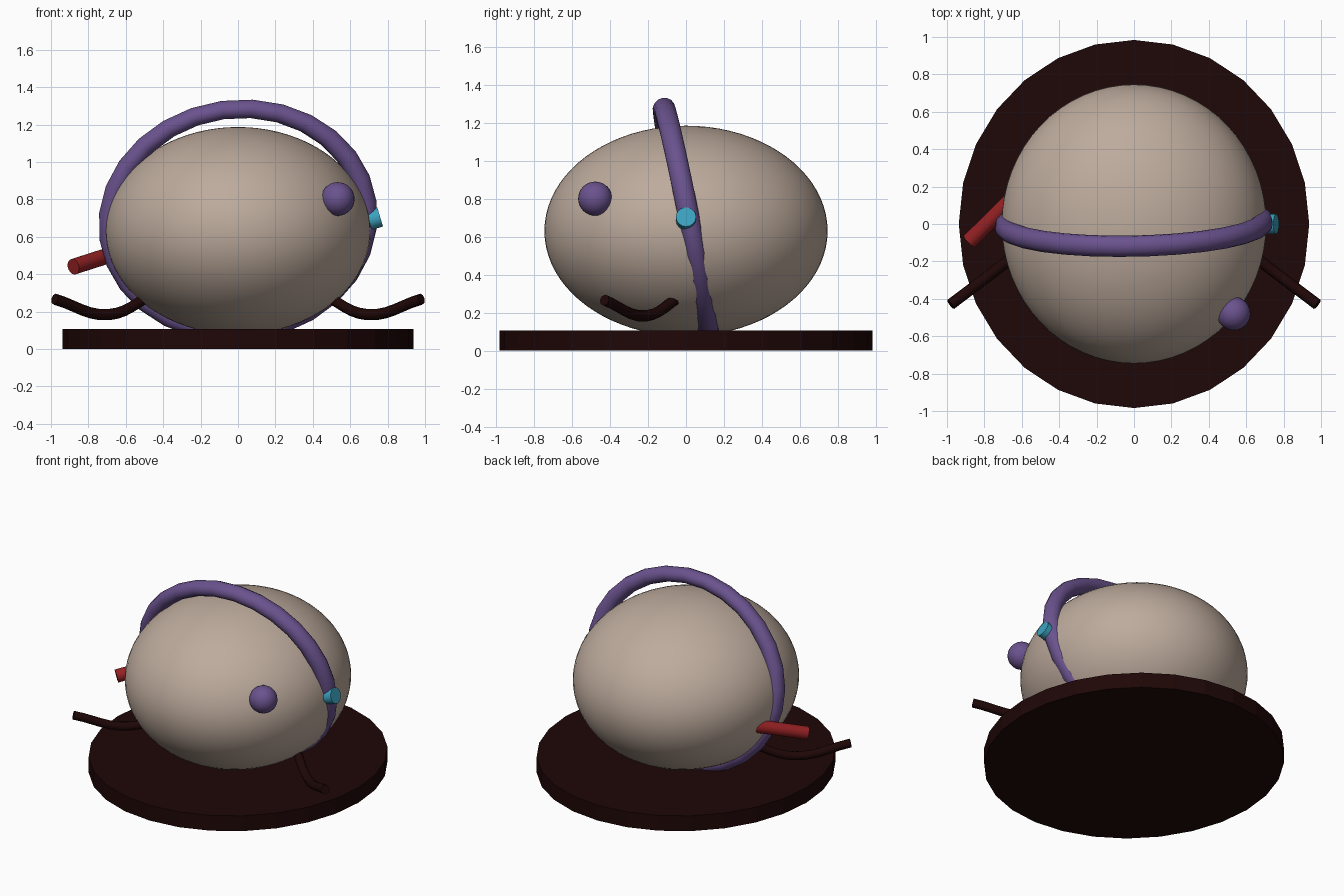
import bpy, math
from mathutils import Vector, Matrix

if "Cube" in bpy.data.objects:
    bpy.data.objects.remove(bpy.data.objects["Cube"])


def material(name, rgb):
    m = bpy.data.materials.new(name)
    m.diffuse_color = (*rgb, 1)
    m.use_nodes = True
    m.node_tree.nodes["Principled BSDF"].inputs["Base Color"].default_value = m.diffuse_color
    return m


BEIGE = material("beige", (0.51, 0.405, 0.335))
PURPLE = material("purple", (0.145, 0.085, 0.27))
DARK = material("dark_brown", (0.0135, 0.002, 0.002))
RED = material("red", (0.30, 0.015, 0.017))
TEAL = material("teal", (0.045, 0.36, 0.52))


def finish(name, mat, angle=40):
    ob = bpy.context.object
    ob.name = name
    ob.data.materials.clear()
    ob.data.materials.append(mat)
    bpy.ops.object.transform_apply(location=False, rotation=False, scale=True)
    bpy.ops.object.shade_smooth_by_angle(angle=math.radians(angle))
    return ob


def rod(name, a, b, radius, sides, mat):
    """Cylinder between two points."""
    a, b = Vector(a), Vector(b)
    bpy.ops.mesh.primitive_cylinder_add(
        vertices=sides, radius=radius, depth=(b - a).length, location=(a + b) / 2,
        rotation=(b - a).to_track_quat('Z', 'Y').to_euler())
    return finish(name, mat)


# oval base plate, flat-sided
bpy.ops.mesh.primitive_cylinder_add(vertices=28, radius=1, depth=0.107, location=(0, 0, 0.0535))
bpy.context.object.scale = (0.937, 0.984, 1)
finish("base_plate", DARK, 5)

# egg-shaped body
bpy.ops.mesh.primitive_uv_sphere_add(segments=64, ring_count=40, location=(0, 0, 0.632))
bpy.context.object.scale = (0.708, 0.747, 0.555)
finish("body", BEIGE)

# oval band, leaning forward and slightly rolled, its bottom sunk in the base
bpy.ops.mesh.primitive_torus_add(major_segments=28, minor_segments=14,
                                 major_radius=0.691, minor_radius=0.057)
band = bpy.context.object
lean = (Matrix.Rotation(math.radians(1.5), 3, 'Z') @ Matrix.Rotation(math.radians(101.2), 3, 'X')
        @ Matrix.Rotation(math.radians(8), 3, 'Z'))
band.rotation_euler = lean.to_euler()
band.scale = (1, 0.88, 1)
band.location = (0, 0, 0.687)
finish("band", PURPLE)

# single round eye
bpy.ops.mesh.primitive_uv_sphere_add(segments=24, ring_count=16, radius=0.09,
                                     location=(0.533, -0.479, 0.802))
finish("eye", PURPLE)

# button on the band and peg on the other side
rod("button", (0.700, 0, 0.688), (0.760, 0, 0.706), 0.053, 16, TEAL)
rod("peg", (-0.60, 0.185, 0.53), (-0.88, -0.093, 0.44), 0.043, 16, RED)

# two mirrored curved legs
for side, label in ((1, "right"), (-1, "left")):
    cu = bpy.data.curves.new("leg_path", 'CURVE')
    cu.dimensions = '3D'
    cu.bevel_depth = 0.03
    cu.bevel_resolution = 2
    cu.resolution_u = 6
    cu.use_fill_caps = True
    sp = cu.splines.new('BEZIER')
    path = ((0.45, -0.02, 0.295), (0.69, -0.21, 0.184), (0.98, -0.43, 0.267))
    sp.bezier_points.add(len(path) - 1)
    for bp, p in zip(sp.bezier_points, path):
        bp.co = (side * p[0], p[1], p[2])
        bp.handle_left_type = bp.handle_right_type = 'AUTO'
    ob = bpy.data.objects.new("leg", cu)
    bpy.context.collection.objects.link(ob)
    bpy.ops.object.select_all(action='DESELECT')
    ob.select_set(True)
    bpy.context.view_layer.objects.active = ob
    bpy.ops.object.convert(target='MESH')
    finish(label + "_leg", DARK, 60)
